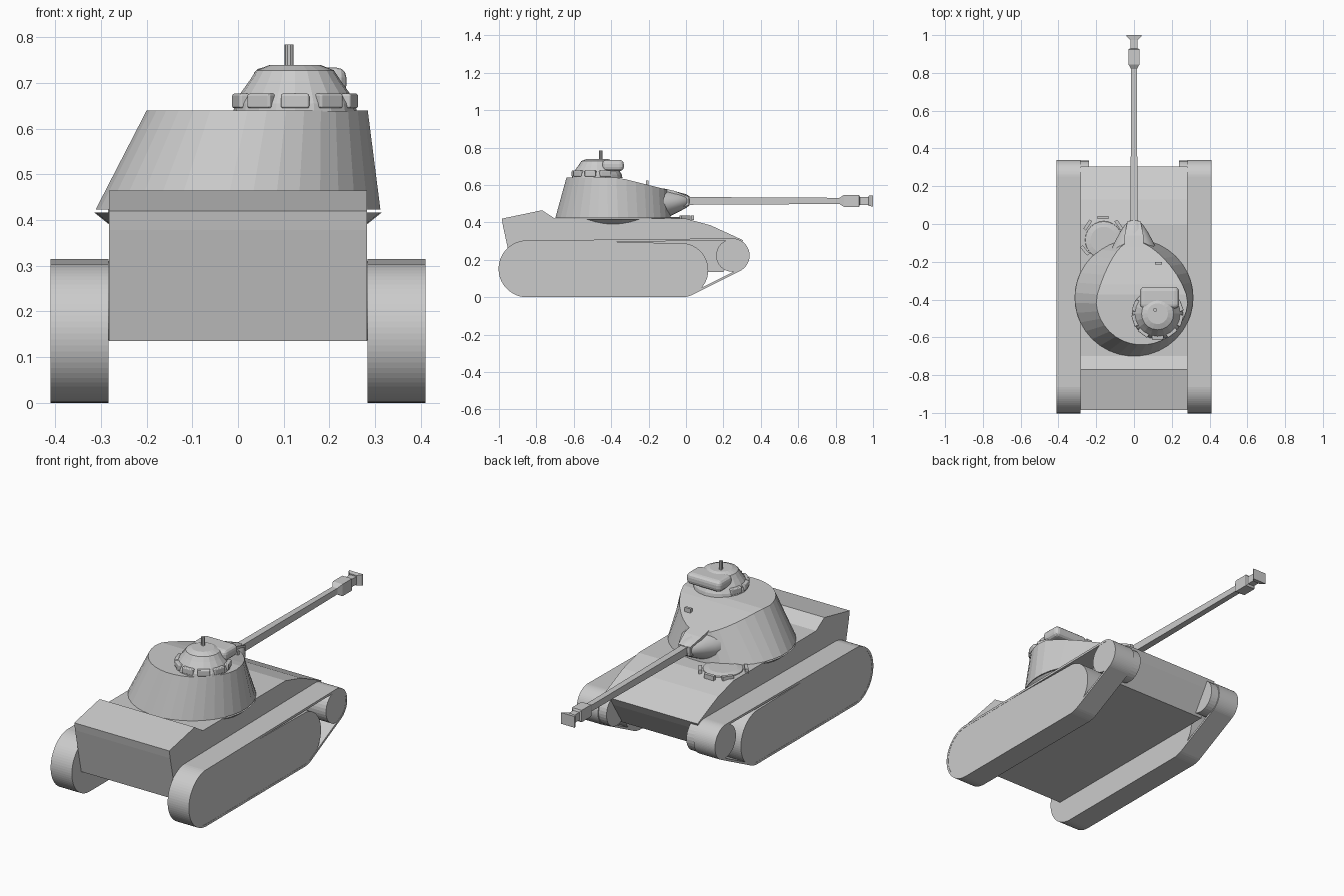
import bpy, bmesh, math
from math import cos, sin, pi

if "Cube" in bpy.data.objects:
    bpy.data.objects.remove(bpy.data.objects["Cube"])


def finish(name, bm, smooth=None):
    bmesh.ops.recalc_face_normals(bm, faces=bm.faces[:])
    me = bpy.data.meshes.new(name)
    bm.to_mesh(me)
    bm.free()
    ob = bpy.data.objects.new(name, me)
    bpy.context.collection.objects.link(ob)
    if smooth:
        bpy.ops.object.select_all(action='DESELECT')
        bpy.context.view_layer.objects.active = ob
        ob.select_set(True)
        bpy.ops.object.shade_smooth_by_angle(angle=math.radians(smooth))
    return ob


def loft(name, rings, caps=True, smooth=None):
    """Skin a list of equal-length closed rings of points."""
    bm = bmesh.new()
    vs = [[bm.verts.new(p) for p in r] for r in rings]
    n = len(vs[0])
    for a, b in zip(vs, vs[1:]):
        for i in range(n):
            bm.faces.new((a[i], a[(i + 1) % n], b[(i + 1) % n], b[i]))
    if caps:
        bm.faces.new(vs[0])
        bm.faces.new(vs[-1])
    return finish(name, bm, smooth)


def extrude_x(name, profile, x0, x1):
    return loft(name, [[(x, y, z) for y, z in profile] for x in (x0, x1)])


def ring_z(cx, cy, z, r, n=24):
    return [(cx + r * cos(2 * pi * i / n), cy + r * sin(2 * pi * i / n), z) for i in range(n)]


def ring_y(y, rx, rz, z, n, x=0, off=0.0):
    return [(x + rx * cos(2 * pi * i / n + off), y, z + rz * sin(2 * pi * i / n + off)) for i in range(n)]


def block(name, loc, size, turn=0, tilt=0, bevel=0):
    bpy.ops.mesh.primitive_cube_add(size=1, location=loc, rotation=(tilt, 0, turn))
    ob = bpy.context.object
    ob.name = name
    ob.scale = size
    if bevel:
        bpy.ops.object.transform_apply(location=False, rotation=False, scale=True)
        m = ob.modifiers.new("bevel", 'BEVEL')
        m.width, m.segments = bevel, 3
    return ob


def belt(circles, grow=0.0, n=72):
    """Outline of a belt stretched around circles (y, z, r)."""
    pts = []
    for i in range(n):
        c, s = cos(2 * pi * i / n), sin(2 * pi * i / n)
        y, z, r = max(circles, key=lambda k: k[0] * c + k[1] * s + k[2])
        pts.append((y + (r + grow) * c, z + (r + grow) * s))
    return pts


# Hull
extrude_x("hull", [(-0.985, 0.42), (-0.77, 0.465), (-0.70, 0.42), (0.0, 0.42), (0.13, 0.385),
                   (0.305, 0.305), (0.28, 0.26), (0.2, 0.135), (-0.925, 0.135), (-0.978, 0.378)], -0.282, 0.282)

# Running gear on both sides
rear, mid, nose = (-0.85, 0.152, 0.152), (-0.025, 0.145, 0.145), (0.248, 0.223, 0.092)
for side, s in (("left", -1), ("right", 1)):
    xi, xo = s * 0.284, s * 0.41
    outer, inner = belt([rear, mid, nose]), belt([rear, mid, nose], -0.012)
    loft(side + "_track", [[(x, y, z) for y, z in p] for x, p in
                           ((xi, outer), (xo, outer), (xo, inner), (xi, inner), (xi, outer))], caps=False)
    extrude_x(side + "_wheel_panel", belt([rear, mid], -0.001), xi, xo - s * 0.001)
    extrude_x(side + "_sprocket", belt([nose], -0.005, 32), s * 0.237, xo - s * 0.001)

# Turret ring flaring out past the hull sides
loft("turret_ring", [ring_z(0, -0.39, 0.385, 0.275, 40), ring_z(0, -0.39, 0.417, 0.315, 40)])

# Turret shell: round base, offset roof that narrows and slopes to the gun
N = 36
base, top = [], []
for i in range(N):
    a = -pi / 2 + 2 * pi * (i + 0.5) / N
    c, s = cos(a), sin(a)
    base.append((0.313 * c, -0.39 + 0.31 * s, 0.423))
    f = max(s, 0)
    y = -0.40 + (0.31 if s > 0 else 0.24) * s
    top.append((0.042 * (1 - f * f) + 0.243 * c * (1 - 0.3 * f), y, 0.64 - max(0, y + 0.36) * 0.25))
bm = bmesh.new()
vb, vt = [bm.verts.new(p) for p in base], [bm.verts.new(p) for p in top]
for i in range(N):
    j = (i + 1) % N
    bm.faces.new((vb[i], vb[j], vt[j], vt[i]))
for i in range(N // 2 - 1):
    bm.faces.new((vt[i], vt[i + 1], vt[N - 2 - i], vt[N - 1 - i]))
bm.faces.new(vb)
finish("turret", bm)

# Gun mantlet swelling and its square collar
loft("mantlet", [ring_y(y, rx, rz, z, 16) for y, rx, rz, z in
                 ((-0.18, 0.14, 0.085, 0.495), (-0.10, 0.105, 0.075, 0.50),
                  (-0.045, 0.075, 0.055, 0.508), (0.0, 0.045, 0.037, 0.514), (0.018, 0.022, 0.025, 0.515))], smooth=40)
loft("mantlet_collar", [[(-w, y, lo), (w, y, lo), (w, y, hi), (-w, y, hi)] for y, w, lo, hi in
                        ((-0.12, 0.052, 0.48, 0.582), (-0.06, 0.05, 0.48, 0.568), (0.015, 0.035, 0.49, 0.538))])

# Gun barrel, muzzle brake and flared end
q = math.sqrt(2)
loft("gun_barrel", [ring_y(y, r * q, r * q * 1.1, 0.515, 4, off=pi / 4) for y, r in
                    ((-0.02, 0.019), (0.82, 0.015), (0.845, 0.029), (0.925, 0.029), (0.93, 0.019),
                     (0.975, 0.019), (0.985, 0.024))])
loft("muzzle_end", [ring_y(y, w * q, h * q, 0.515, 4, off=pi / 4) for y, w, h in
                    ((0.975, 0.02, 0.027), (0.992, 0.038, 0.029), (1.0, 0.04, 0.03))])

# Commander's cupola with vision blocks, hatch pod and stub aerial
cx, cy = 0.125, -0.475
loft("cupola", [ring_z(cx, cy, z, r, 20) for z, r in
                ((0.638, 0.135), (0.655, 0.132), (0.68, 0.118), (0.705, 0.10), (0.728, 0.085), (0.74, 0.055))])
for k in range(7):
    a = math.radians(160 + k * 220 / 6)
    block("vision_block", (cx + 0.123 * cos(a), cy + 0.123 * sin(a), 0.661), (0.026, 0.062, 0.032), a, 0, 0.005)
block("hatch_pod", (0.135, -0.39, 0.704), (0.205, 0.115, 0.06), 0, 0, 0.022)
loft("aerial", [ring_z(0.112, -0.455, z, 0.01, 10) for z in (0.73, 0.784)])

# Roof sight and driver's hatch with periscopes
block("roof_sight", (0.13, -0.207, 0.608), (0.035, 0.014, 0.03))
loft("driver_hatch", [ring_z(-0.16, -0.085, z, r) for z, r in ((0.40, 0.105), (0.424, 0.098), (0.43, 0.07))])
for x, y, t in ((-0.165, 0.035, 0), (-0.245, -0.005, 55), (-0.08, -0.005, -55), (-0.26, -0.14, -50)):
    block("driver_periscope", (x, y, 0.424), (0.058, 0.017, 0.024), math.radians(t))
